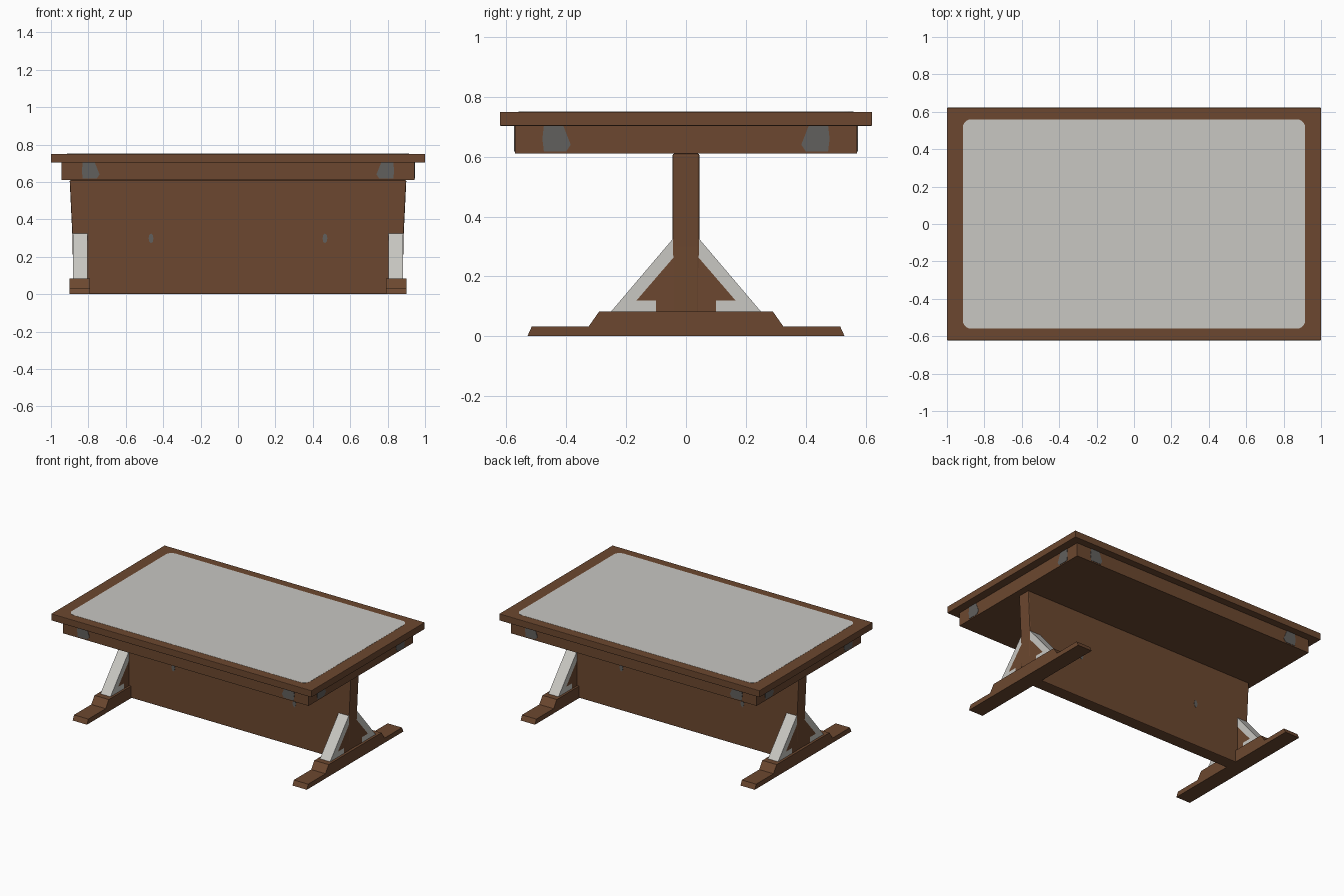
import bpy, bmesh, math

if "Cube" in bpy.data.objects:
    bpy.data.objects.remove(bpy.data.objects["Cube"])


def material(name, col):
    m = bpy.data.materials.new(name)
    m.diffuse_color = (*col, 1)
    m.use_nodes = True
    m.node_tree.nodes["Principled BSDF"].inputs["Base Color"].default_value = m.diffuse_color
    return m


BROWN = material("brown wood", (0.150, 0.064, 0.029))
GREY = material("pale grey", (0.58, 0.57, 0.54))
DARK = material("dark grey", (0.12, 0.115, 0.11))


def prism(name, pts, lo, hi, axis, mat, bevel=0.0):
    """Extrude a 2D outline along an axis; outline is (y,z), (x,z) or (x,y)."""
    def place(p, d):
        return {"x": (d, p[0], p[1]), "y": (p[0], d, p[1]), "z": (p[0], p[1], d)}[axis]
    bm = bmesh.new()
    a = [bm.verts.new(place(p, lo)) for p in pts]
    b = [bm.verts.new(place(p, hi)) for p in pts]
    bm.faces.new(a)
    bm.faces.new(b)
    n = len(pts)
    for i in range(n):
        j = (i + 1) % n
        bm.faces.new((a[i], a[j], b[j], b[i]))
    bmesh.ops.recalc_face_normals(bm, faces=bm.faces)
    me = bpy.data.meshes.new(name)
    bm.to_mesh(me)
    bm.free()
    me.materials.append(mat)
    ob = bpy.data.objects.new(name, me)
    bpy.context.collection.objects.link(ob)
    if bevel:
        m = ob.modifiers.new("soft edges", "BEVEL")
        m.width = bevel
        m.segments = 2
    return ob


def rect(hx, hy):
    return [(-hx, -hy), (hx, -hy), (hx, hy), (-hx, hy)]


def rounded(hx, hy, r, seg=5):
    pts = []
    for k, (sx, sy) in enumerate([(1, 1), (-1, 1), (-1, -1), (1, -1)]):
        for i in range(seg + 1):
            t = math.pi / 2 * (k + i / seg)
            pts.append((sx * (hx - r) + r * math.cos(t), sy * (hy - r) + r * math.sin(t)))
    return pts


# table top, pale inlay and solid apron
prism("table_top", rect(1.0, 0.622), 0.703, 0.75, "z", BROWN, 0.003)
prism("top_inlay", rounded(0.915, 0.56, 0.045), 0.748, 0.751, "z", GREY)
prism("apron", rect(0.943, 0.572), 0.61, 0.705, "z", BROWN)

# central panel, slightly narrower towards the floor
prism("centre_panel", [(-0.88, 0), (0.88, 0), (0.885, 0.3), (0.90, 0.61),
                       (-0.90, 0.61), (-0.885, 0.3)], -0.045, 0.045, "y", BROWN, 0.006)

foot = [(0.53, 0), (0.515, 0.033), (0.325, 0.033), (0.29, 0.083)]
foot += [(-y, z) for y, z in reversed(foot)]
# brace outline: pale sloping bar with a brown web behind it
bar = [(0.04, 0.33), (0.25, 0.083), (0.10, 0.083), (0.10, 0.12), (0.165, 0.12), (0.04, 0.265)]
web = [(0.04, 0.265), (0.165, 0.12), (0.10, 0.12), (0.10, 0.083), (0.04, 0.083)]
# corner patch outline on the apron, measured from its centre
patch = [(-0.045, 0.618), (0.03, 0.618), (0.045, 0.64), (0.02, 0.703), (-0.045, 0.703), (-0.05, 0.66)]

for s, side in ((-1, "left"), (1, "right")):
    prism(side + "_foot", foot, s * 0.79, s * 0.90, "x", BROWN)
    for t, end in ((-1, "front"), (1, "back")):
        tag = side + "_" + end
        prism(tag + "_brace", [(t * y, z) for y, z in bar], s * 0.805, s * 0.883, "x", GREY)
        prism(tag + "_brace_web", [(t * y, z) for y, z in web], s * 0.805, s * 0.883, "x", BROWN)
        # dark patches on the apron near each corner
        prism(tag + "_long_patch", [(s * (0.785 - u), z) for u, z in patch],
              t * 0.570, t * 0.574, "y", DARK)
        prism(tag + "_end_patch", [(t * (0.43 - u), z) for u, z in patch],
              s * 0.941, s * 0.945, "x", DARK)
        # small marks on the panel faces
        prism(tag + "_panel_mark", [(s * 0.465 + 0.013 * math.cos(a * math.pi / 4),
                                     0.298 + 0.026 * math.sin(a * math.pi / 4)) for a in range(8)],
              t * 0.043, t * 0.047, "y", DARK)
